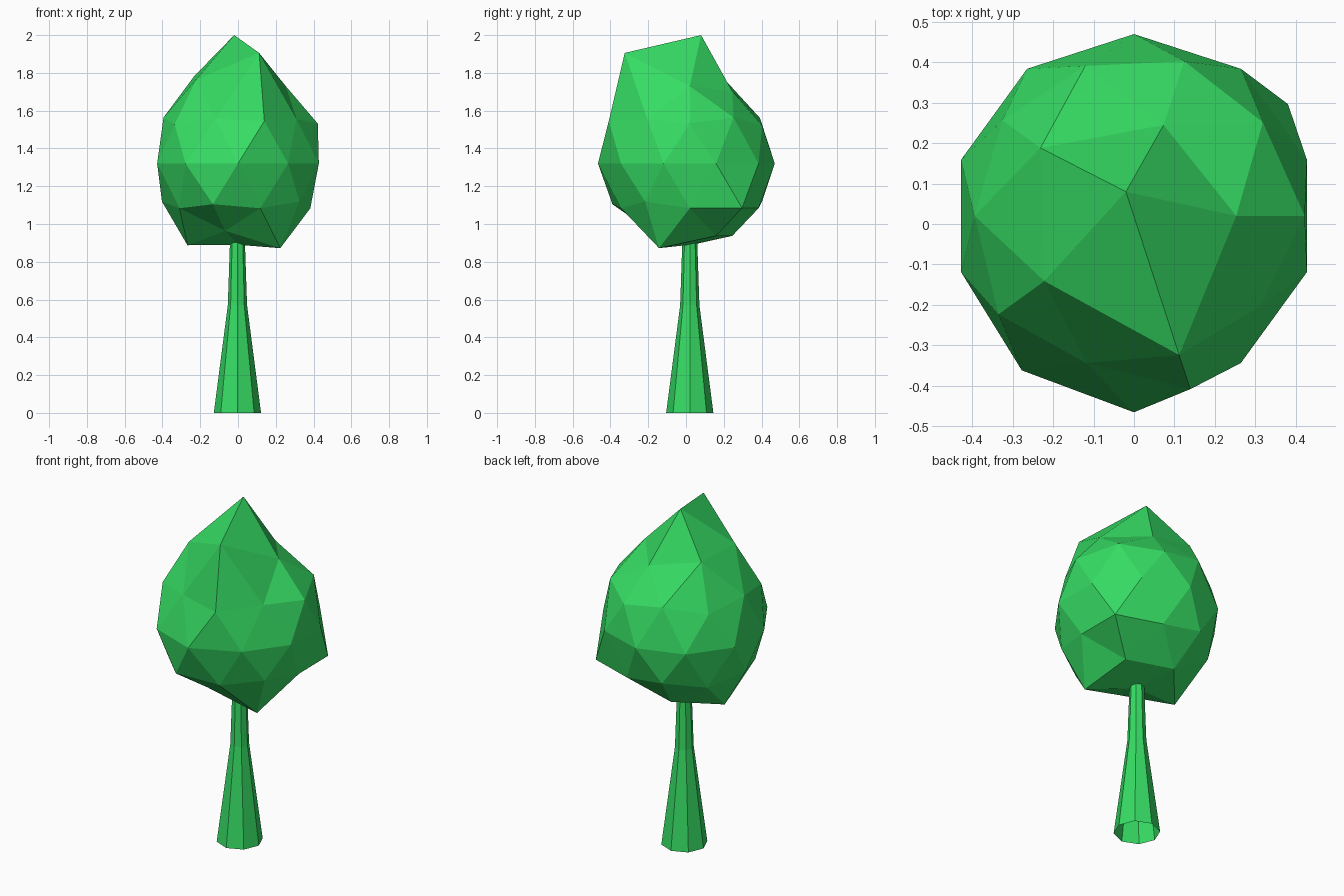
import bpy, bmesh
from math import sin, cos, pi, radians
from mathutils import Vector

if "Cube" in bpy.data.objects:
    bpy.data.objects.remove(bpy.data.objects["Cube"])

green = bpy.data.materials.new("leaf_green")
green.diffuse_color = (0.037, 0.72, 0.127, 1)
green.use_nodes = True
green.node_tree.nodes["Principled BSDF"].inputs["Base Color"].default_value = green.diffuse_color


def finish(name, bm):
    mesh = bpy.data.meshes.new(name)
    bm.to_mesh(mesh)
    bm.free()
    mesh.materials.append(green)
    obj = bpy.data.objects.new(name, mesh)
    bpy.context.collection.objects.link(obj)
    return obj


# Crown: low-poly icosphere with some vertices pulled out or in
R, CENTRE = 0.45, Vector((0, 0.02, 1.32))
bm = bmesh.new()
bmesh.ops.create_icosphere(bm, subdivisions=2, radius=1)
# (compass angle in degrees, unit height) -> radial scale
pulls = [
    (-72, 0.851, 1.53), (-144, 0.851, 1.16), (144, 0.851, 1.21), (0, 0.851, 1.07),
    (-72, 0.447, 1.12), (0, 0.447, 1.05), (-144, 0.447, 1.03),
    (36, 0.526, 1.03), (180, 0.526, 1.03), (108, 0.526, 1.02),
    (-90, 0, 1.08), (-126, 0, 1.05),
    (-108, -0.447, 1.07), (36, -0.447, 1.17),
    (-36, -0.851, 1.17), (180, -0.851, 1.13), (-108, -0.851, 0.93),
]
top = max(bm.verts, key=lambda v: v.co.z)
low = min(bm.verts, key=lambda v: v.co.z)
moved = []
for deg, h, s in pulls:
    r, a = (1 - h * h) ** 0.5, radians(deg)
    d = Vector((r * cos(a), r * sin(a), h))
    moved.append((min(bm.verts, key=lambda v: (v.co - d).length), s))
for v, s in moved:
    v.co *= s
for v in bm.verts:
    v.co = v.co * R + CENTRE
top.co = (-0.02, 0.08, 2.0)
low.co = (0, 0.02, 0.89)
finish("crown", bm)

# Trunk: tapered eight-sided tube, open at the base
bm = bmesh.new()
rings = []
for z, r in [(0, 0.125), (0.57, 0.051), (0.98, 0.037)]:
    rings.append([bm.verts.new((-0.003 + r * cos(i * pi / 4), 0.02 + r * sin(i * pi / 4), z))
                  for i in range(8)])
for a, b in zip(rings, rings[1:]):
    for i in range(8):
        j = (i + 1) % 8
        bm.faces.new((a[i], a[j], b[j], b[i]))
finish("trunk", bm)
